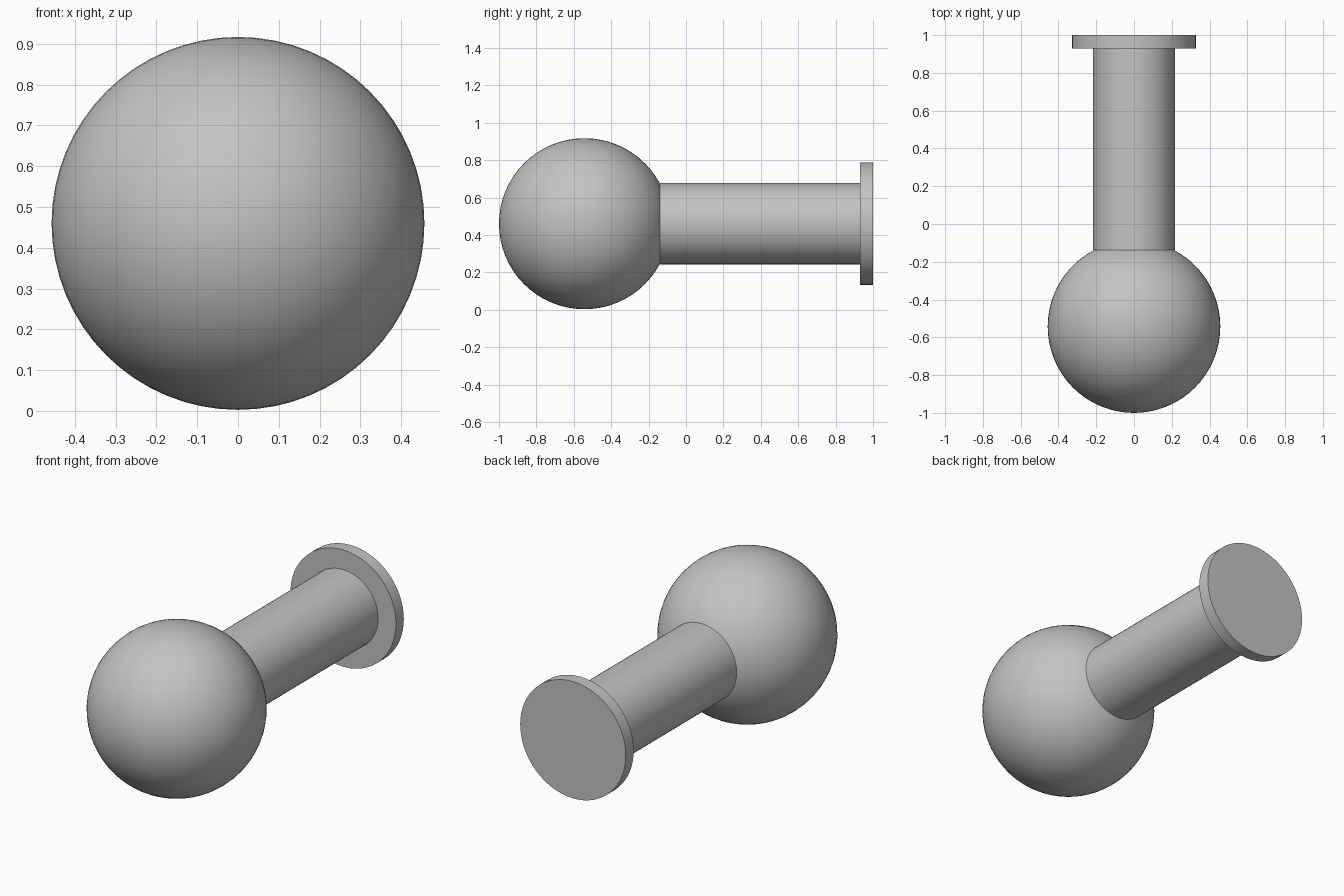
import bpy
import math

cube = bpy.data.objects.get("Cube")
if cube:
    bpy.data.objects.remove(cube, do_unlink=True)

AXIS_Z = 0.46

# Single plain grey finish
grey = bpy.data.materials.new("plain_grey")
grey.use_nodes = True
colour = (0.55, 0.55, 0.55, 1.0)
grey.diffuse_color = colour
grey.node_tree.nodes["Principled BSDF"].inputs["Base Color"].default_value = colour


def finish(name):
    """Name, colour and smooth the part just added."""
    obj = bpy.context.object
    obj.name = name
    obj.data.materials.append(grey)
    bpy.ops.object.shade_smooth_by_angle(angle=math.radians(30))
    return obj


def rod(name, radius, y_front, y_back):
    """Round bar running front to back on the common axis."""
    bpy.ops.mesh.primitive_cylinder_add(
        vertices=64, radius=radius, depth=y_back - y_front,
        location=(0, (y_front + y_back) / 2, AXIS_Z),
        rotation=(math.pi / 2, 0, 0))
    return finish(name)


# Ball at the front, poles along the shaft axis
bpy.ops.mesh.primitive_uv_sphere_add(
    segments=64, ring_count=32, radius=0.457,
    location=(0, -0.543, AXIS_Z), rotation=(math.pi / 2, 0, 0))
finish("ball")

# Shaft seated in the ball, and the end flange
rod("shaft", 0.217, -0.138, 0.94)
rod("end_flange", 0.327, 0.93, 1.0)
